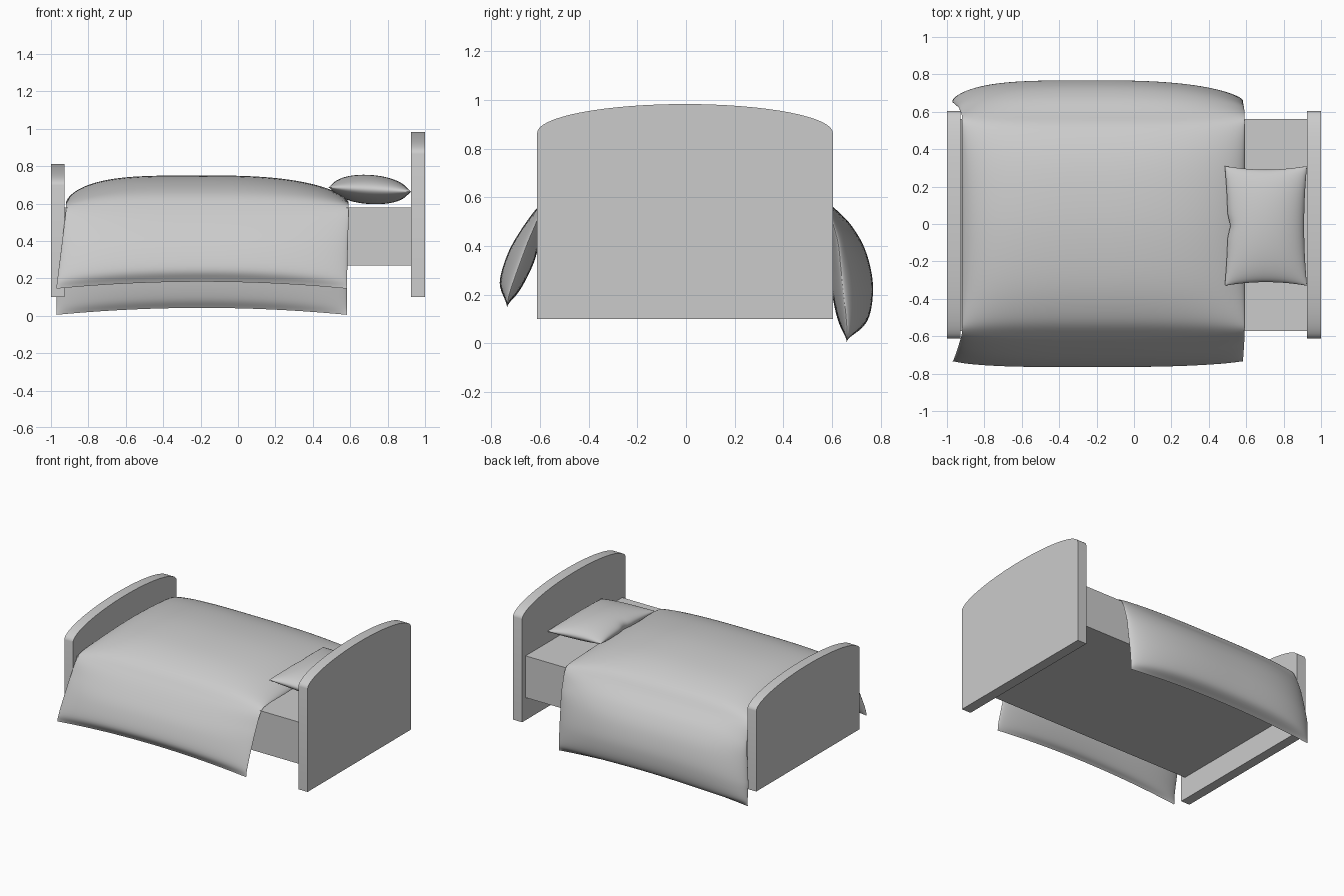
import bpy, bmesh, math
from mathutils import Vector

if "Cube" in bpy.data.objects:
    bpy.data.objects.remove(bpy.data.objects["Cube"])


def finish(bm, name, smooth=True):
    bmesh.ops.remove_doubles(bm, verts=bm.verts, dist=0.0003)
    bmesh.ops.recalc_face_normals(bm, faces=bm.faces)
    me = bpy.data.meshes.new(name)
    bm.to_mesh(me)
    bm.free()
    ob = bpy.data.objects.new(name, me)
    bpy.context.collection.objects.link(ob)
    if smooth:
        bpy.context.view_layer.objects.active = ob
        bpy.ops.object.select_all(action='DESELECT')
        ob.select_set(True)
        bpy.ops.object.shade_smooth_by_angle(angle=math.radians(50))
    return ob


def board(name, x0, x1, side_z, top_z, n=32):
    """Upright panel with an arched top."""
    bm = bmesh.new()
    half, yc = 0.607, -0.004
    pts = [(yc - half, 0.1), (yc + half, 0.1)]
    for i in range(n + 1):
        a = math.pi * i / n
        pts.append((yc + half * math.cos(a), side_z + (top_z - side_z) * math.sin(a)))
    face = bm.faces.new([bm.verts.new((x0, y, z)) for y, z in pts])
    ext = bmesh.ops.extrude_face_region(bm, geom=[face], use_keep_orig=True)
    moved = [g for g in ext["geom"] if isinstance(g, bmesh.types.BMVert)]
    bmesh.ops.translate(bm, verts=moved, vec=(x1 - x0, 0, 0))
    return finish(bm, name, True)


def catmull(rows, steps):
    """Smooth curve through rows of numbers of any width."""
    p = [Vector(r) for r in rows]
    p = [p[0] * 2 - p[1]] + p + [p[-1] * 2 - p[-2]]
    out = []
    for i in range(1, len(p) - 2):
        a, b, c, d = p[i - 1:i + 3]
        for k in range(steps):
            t = k / steps
            out.append(0.5 * (b * 2 + (c - a) * t + (a * 2 - b * 5 + c * 4 - d) * t ** 2
                              + (b * 3 - a - c * 3 + d) * t ** 3))
    return out + [p[-2]]


# Head and foot boards
board("headboard", 0.925, 1.0, 0.865, 0.983)
board("footboard", -1.0, -0.928, 0.697, 0.812)

# Mattress
bm = bmesh.new()
bmesh.ops.create_cube(bm, size=1)
for v in bm.verts:
    v.co = (v.co.x * 1.86, v.co.y * 1.135 - 0.005, v.co.z * 0.31 + 0.423)
finish(bm, "mattress", False)

# Duvet section: outer y, z, inner y, z, where the end seam sits between them
section = catmull([
    (-.735, .145, -.735, .145, .5), (-.765, .22, -.685, .19, .5),
    (-.735, .35, -.625, .32, .5), (-.68, .46, -.595, .45, .45),
    (-.60, .57, -.575, .56, .3), (-.50, .66, -.50, .59, .1),
    (-.30, .725, -.30, .585, .1), (0, .75, 0, .585, .1),
    (.30, .725, .30, .585, .1), (.50, .66, .50, .59, .1),
    (.595, .57, .57, .56, .3), (.68, .48, .575, .42, .4),
    (.74, .36, .59, .30, .3), (.768, .20, .60, .17, .3),
    (.745, .06, .625, .06, .3), (.66, .005, .66, .005, .3)], 6)
bm = bmesh.new()
rings = []
N = 56
for i in range(N + 1):
    s = -math.cos(math.pi * i / N)
    w = max(0.0, 1 - abs(s) ** (4 if s < 0 else 2.6)) ** 0.6
    top, under = [], []
    for oy, oz, iy, iz, e in section:
        my, mz = iy + (oy - iy) * e, iz + (oz - iz) * e
        d = min(1.0, max(0.0, (0.56 - mz) / 0.4))
        x = (-0.92 - 0.05 * d) * (1 - s) / 2 + (0.592 - 0.01 * d) * (1 + s) / 2
        lift = 0.037 * (1 - s * s) * d * d
        top.append(bm.verts.new((x, my + (oy - my) * w, mz + (oz - mz) * w + lift)))
        under.append(bm.verts.new((x, my + (iy - my) * w, mz + (iz - mz) * w + lift)))
    rings.append((top, under))
for (t0, u0), (t1, u1) in zip(rings, rings[1:]):
    for a, b in ((t0, t1), (u0, u1)):
        for j in range(len(a) - 1):
            bm.faces.new((a[j], a[j + 1], b[j + 1], b[j]))
finish(bm, "duvet")

# Pillow: two puffed sheets joined at a pinched seam
bm = bmesh.new()
M = 32
for side in (1, -1):
    grid = []
    for i in range(M + 1):
        u = -math.cos(math.pi * i / M)
        row = []
        for j in range(M + 1):
            v = -math.cos(math.pi * j / M)
            puff = (max(0, 1 - u * u) * max(0, 1 - v * v)) ** 0.5
            pinch = 0.015 * math.exp(-(v / 0.12) ** 2) * max(0, -u) ** 6
            x = 0.705 + 0.22 * u * (1 - 0.07 * (1 - v * v)) + pinch
            y = -0.01 + 0.32 * v * (1 - 0.06 * (1 - u * u))
            z = 0.675 - 0.012 * u + side * puff * 0.078
            row.append(bm.verts.new((x, y, max(z, 0.597))))
        grid.append(row)
    for i in range(M):
        for j in range(M):
            bm.faces.new((grid[i][j], grid[i + 1][j], grid[i + 1][j + 1], grid[i][j + 1]))
finish(bm, "pillow")
